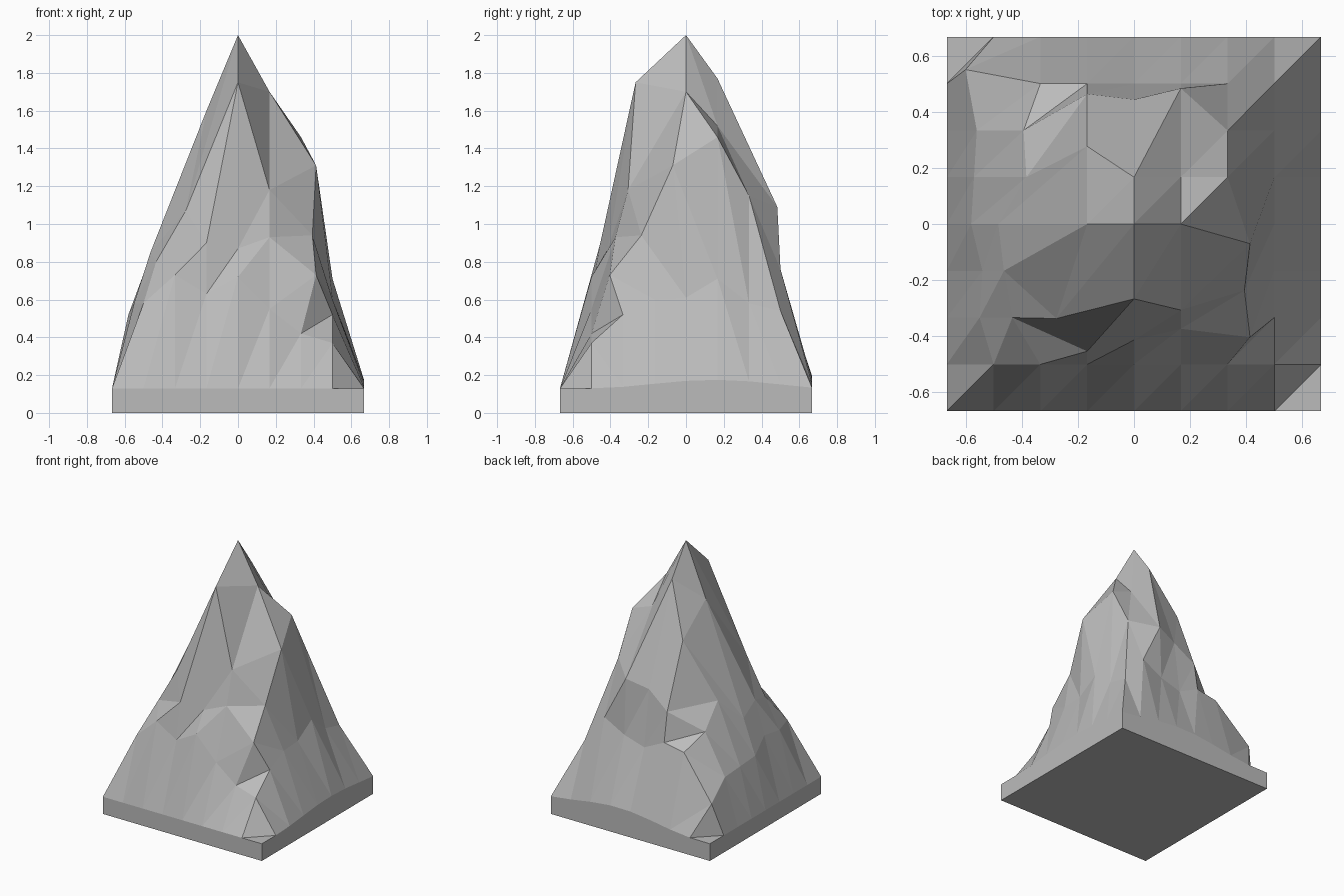
import bpy, bmesh
from math import cos, pi

old = bpy.data.objects.get("Cube")
if old:
    bpy.data.objects.remove(old, do_unlink=True)

HALF = 0.667          # half width of the square base
STEP = HALF / 4       # spacing of the rock lattice
RIM = 0.13            # height of the base slab

# Rock heights on the inner lattice, rows from front to back, left column at -x
HEIGHTS = [
    [.58, .73, .63, .72, .55, .42, .37],
    [.58, .80, .90, .87, .93, .73, .52],
    [.60, .85, 1.07, 1.75, 1.18, .94, .60],
    [.52, .78, 1.6, 2, 1.7, 1.31, .61],
    [.50, .95, 1.39, 1.77, 1.52, 1.46, .71],
    [.48, .78, .92, 1.04, 1.09, 1.15, .58],
    [.37, .67, .70, .62, .67, .76, .54],
]

# Sideways push of overhanging ledges: lattice column, row -> offset in x, y
LEDGES = {
    (-3, -2): (-.05, 0), (-2, -2): (-.10, 0), (-1, -2): (0, -.12),
    (0, -2): (0, -.08), (1, -2): (0, -.04), (2, -2): (.08, -.07),
    (-3, -1): (-.04, 0), (-2, -1): (-.13, 0), (-1, -1): (-.11, -.17),
    (0, -1): (0, -.10), (1, -1): (0, -.14), (2, -1): (.06, -.07),
    (-3, 0): (-.08, 0), (-2, 0): (-.15, 0), (2, 0): (.08, -.07),
    (-3, 1): (-.07, 0), (-2, 1): (-.05, 0), (-1, 1): (0, .11),
    (-3, 2): (-.06, 0), (-2, 2): (-.06, 0), (-1, 2): (0, .13),
    (0, 2): (0, .11), (1, 2): (0, .15), (-3, 3): (-.10, .05),
}


def swell(t, centre, height):
    """Soft rise along one edge of the base."""
    return height * (0.5 + 0.5 * cos(pi * min(1, abs(t - centre) / HALF)))


def lattice(vert):
    return round(vert.co.x / STEP), round(vert.co.y / STEP)


def place(vert):
    """Move a flat lattice point to its place on the mountain."""
    i, j = lattice(vert)
    if max(abs(i), abs(j)) == 4:
        rise = 0
        if j == 4:
            rise = swell(vert.co.x, 0.1, 0.07)
        elif i == 4:
            rise = swell(vert.co.y, 0.15, 0.045)
        vert.co.z = RIM + rise
    else:
        dx, dy = LEDGES.get((i, j), (0, 0))
        vert.co.x += dx
        vert.co.y += dy
        vert.co.z = HEIGHTS[j + 3][i + 3]


bm = bmesh.new()
bmesh.ops.create_grid(bm, x_segments=8, y_segments=8, size=HALF)

# Split every cell along the same diagonal
for face in list(bm.faces):
    corners = sorted(face.verts, key=lambda v: v.co.x + v.co.y)
    bmesh.utils.face_split(face, corners[0], corners[-1])

# Raise the rock
for vert in list(bm.verts):
    place(vert)

# Base slab: drop the rim to the ground and close the underside
rim = [e for e in bm.edges if e.is_boundary]
skirt = bmesh.ops.extrude_edge_only(bm, edges=rim)["geom"]
for item in skirt:
    if isinstance(item, bmesh.types.BMVert):
        item.co.z = 0
bmesh.ops.contextual_create(
    bm, geom=[e for e in skirt if isinstance(e, bmesh.types.BMEdge) and e.is_boundary])
bmesh.ops.recalc_face_normals(bm, faces=bm.faces)

mesh = bpy.data.meshes.new("mountain")
bm.to_mesh(mesh)
bm.free()
mountain = bpy.data.objects.new("mountain", mesh)
bpy.context.scene.collection.objects.link(mountain)

# Single stone colour
stone = bpy.data.materials.new("stone grey")
stone.use_nodes = True
colour = (0.5, 0.5, 0.5, 1)
stone.diffuse_color = colour
stone.node_tree.nodes["Principled BSDF"].inputs["Base Color"].default_value = colour
mesh.materials.append(stone)
